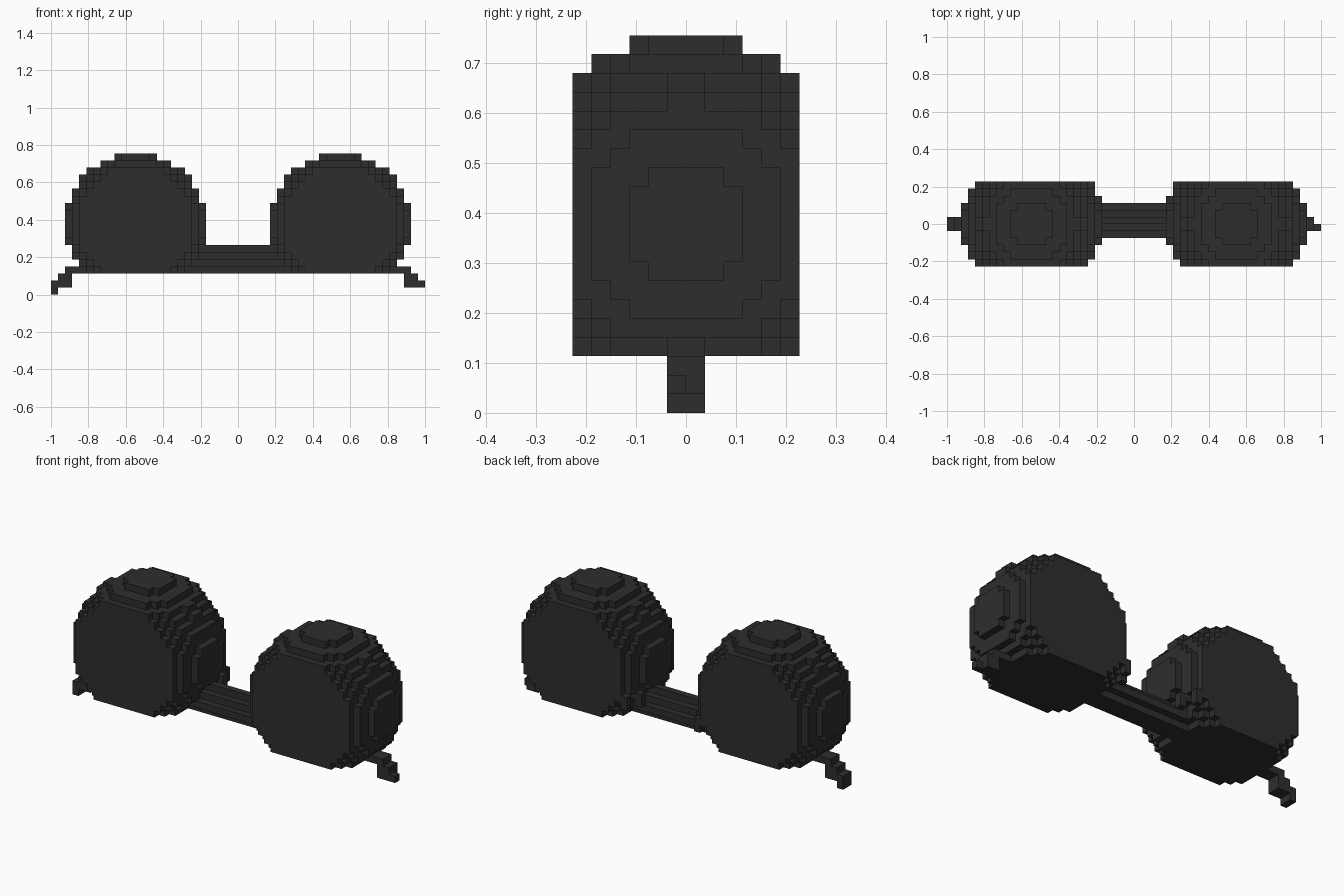
import bpy
import bmesh
import math
from mathutils import Vector

cube = bpy.data.objects.get("Cube")
if cube:
    bpy.data.objects.remove(cube, do_unlink=True)

V = 2 / 53  # edge length of one block

mat = bpy.data.materials.new("charcoal")
mat.use_nodes = True
colour = (0.027, 0.027, 0.027, 1)
mat.diffuse_color = colour
bsdf = mat.node_tree.nodes["Principled BSDF"]
bsdf.inputs["Base Color"].default_value = colour
bsdf.inputs["Roughness"].default_value = 0.8


def block_object(name, cells):
    """Outer skin of a set of unit blocks (i, j, k); i is centred on x = 0."""
    cells = set(cells)
    bm = bmesh.new()
    verts = {}

    def corner(p):
        key = tuple(round(c * 2) for c in p)
        if key not in verts:
            verts[key] = bm.verts.new(Vector(p) * V)
        return verts[key]

    for cell in cells:
        centre = Vector((cell[0], cell[1] + 0.5, cell[2] + 0.5))
        for axis in range(3):
            for sign in (-1, 1):
                near = list(cell)
                near[axis] += sign
                if tuple(near) in cells:
                    continue
                n, u, w = Vector(), Vector(), Vector()
                n[axis] = sign / 2
                u[(axis + 1) % 3] = 0.5
                w[(axis + 2) % 3] = sign / 2
                quad = [centre + n + a * u + b * w
                        for a, b in ((-1, -1), (1, -1), (1, 1), (-1, 1))]
                bm.faces.new([corner(p) for p in quad])
    # Merge coplanar squares into large flat faces
    bmesh.ops.dissolve_limit(bm, angle_limit=math.radians(1),
                             verts=bm.verts, edges=bm.edges)
    mesh = bpy.data.meshes.new(name)
    bm.to_mesh(mesh)
    bm.free()
    mesh.materials.append(mat)
    obj = bpy.data.objects.new(name, mesh)
    bpy.context.collection.objects.link(obj)
    return obj


def box(i, j, k):
    """Blocks in half-open ranges along x, y and z."""
    return [(a, b, c) for a in range(*i) for b in range(*j) for c in range(*k)]


def mirrored(cells, side):
    return [(side * i, j, k) for i, j, k in cells]


# Ball of radius 10 blocks, cut flat at front, back and bottom
ball = [(i, j, k) for i, j, k in box((5, 25), (-6, 6), (3, 20))
        if (i - 14.5) ** 2 + (j + 0.5) ** 2 + (k - 9.5) ** 2 <= 100]
# Small steps on the inner rear side above the bridge ends
ball += box((6, 7), (5, 6), (5, 7)) + box((5, 6), (3, 4), (5, 7))

# Stepped hook below the outer side of each ball
hook = (box((22, 25), (-1, 1), (3, 4)) + box((24, 26), (-1, 1), (2, 3))
        + box((24, 26), (-1, 1), (1, 2)))
tips = {1: box((26, 27), (-1, 0), (1, 2)),
        -1: box((26, 27), (-1, 1), (0, 2))}

for label, side in (("left", 1), ("right", -1)):
    block_object(label + "_ball", mirrored(ball, side))
    block_object(label + "_hook", mirrored(hook + tips[side], side))

# Bridge with a diamond section, cut flat underneath
block_object("bridge", [c for c in box((-8, 9), (-2, 3), (3, 7))
                        if abs(c[1]) + abs(c[2] - 4) <= 2])
